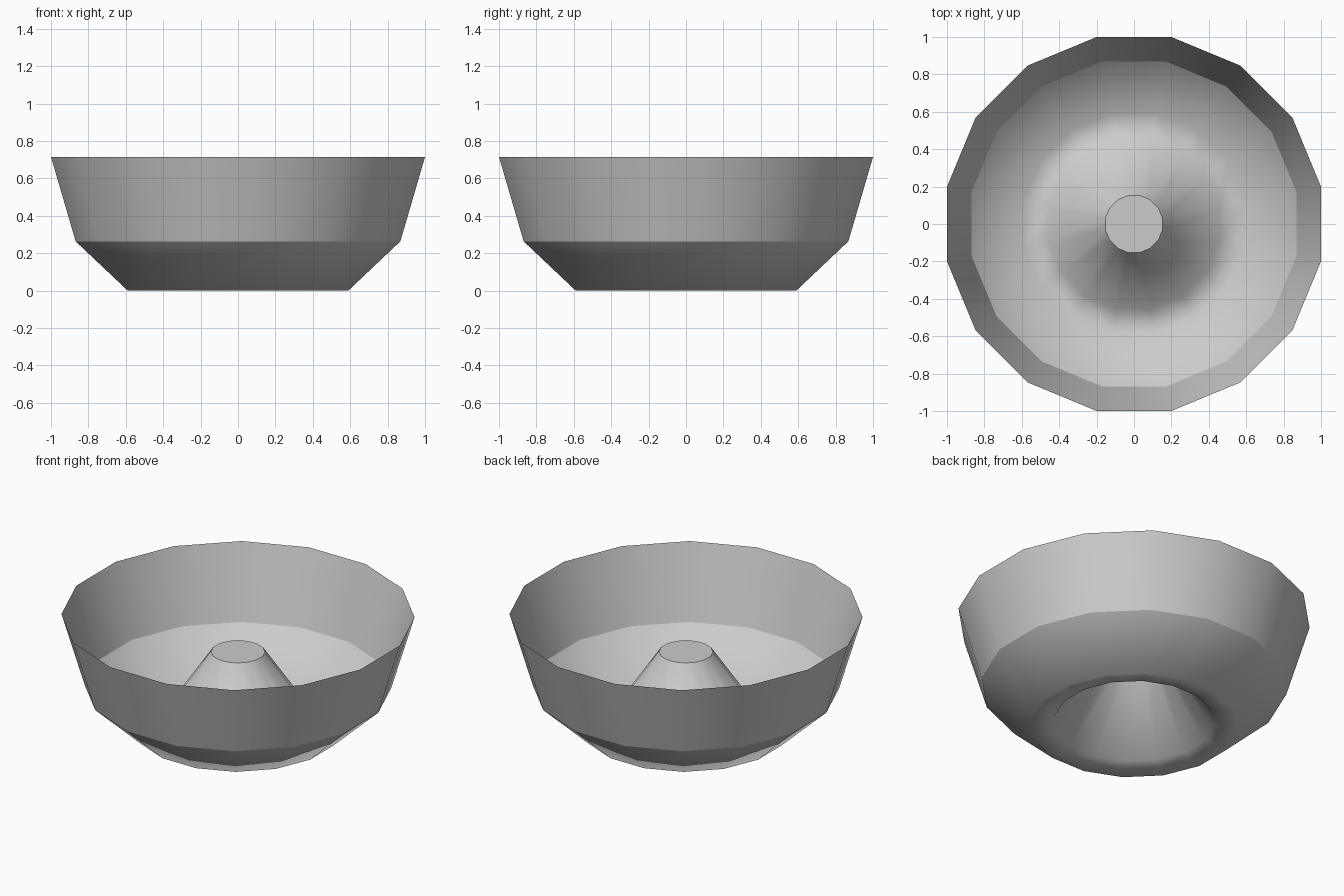
import bpy, bmesh, math

if "Cube" in bpy.data.objects:
    bpy.data.objects.remove(bpy.data.objects["Cube"])

SIDES = 16
HALF = math.pi / SIDES
FIT = 1 / math.cos(HALF)  # profile radii are measured across the flats

# Thin shell profile (radius, height): rim, waist, foot, inner foot, hub top
PROFILE = [(1.0, 0.715), (0.868, 0.263), (0.59, 0.0), (0.455, 0.03), (0.153, 0.486)]
SHARP = {1, 4}  # rings with a crisp edge


def ring(bm, r, z):
    return [bm.verts.new((r * FIT * math.cos(HALF + 2 * HALF * i),
                          r * FIT * math.sin(HALF + 2 * HALF * i), z))
            for i in range(SIDES)]


# Bowl with raised hub, built as one lathed shell
bm = bmesh.new()
rings = [ring(bm, r, z) for r, z in PROFILE]
for a, b in zip(rings, rings[1:]):
    for i in range(SIDES):
        j = (i + 1) % SIDES
        bm.faces.new((a[j], a[i], b[i], b[j]))

# Flat cap on the hub
bm.faces.new(reversed(rings[-1]))

# Smooth shading with crisp waist and hub edges
for f in bm.faces:
    f.smooth = True
for k in SHARP:
    for i in range(SIDES):
        e = bm.edges.get((rings[k][i], rings[k][(i + 1) % SIDES]))
        e.smooth = False

mesh = bpy.data.meshes.new("bowl")
bm.to_mesh(mesh)
bm.free()
bowl = bpy.data.objects.new("bowl", mesh)
bpy.context.collection.objects.link(bowl)
